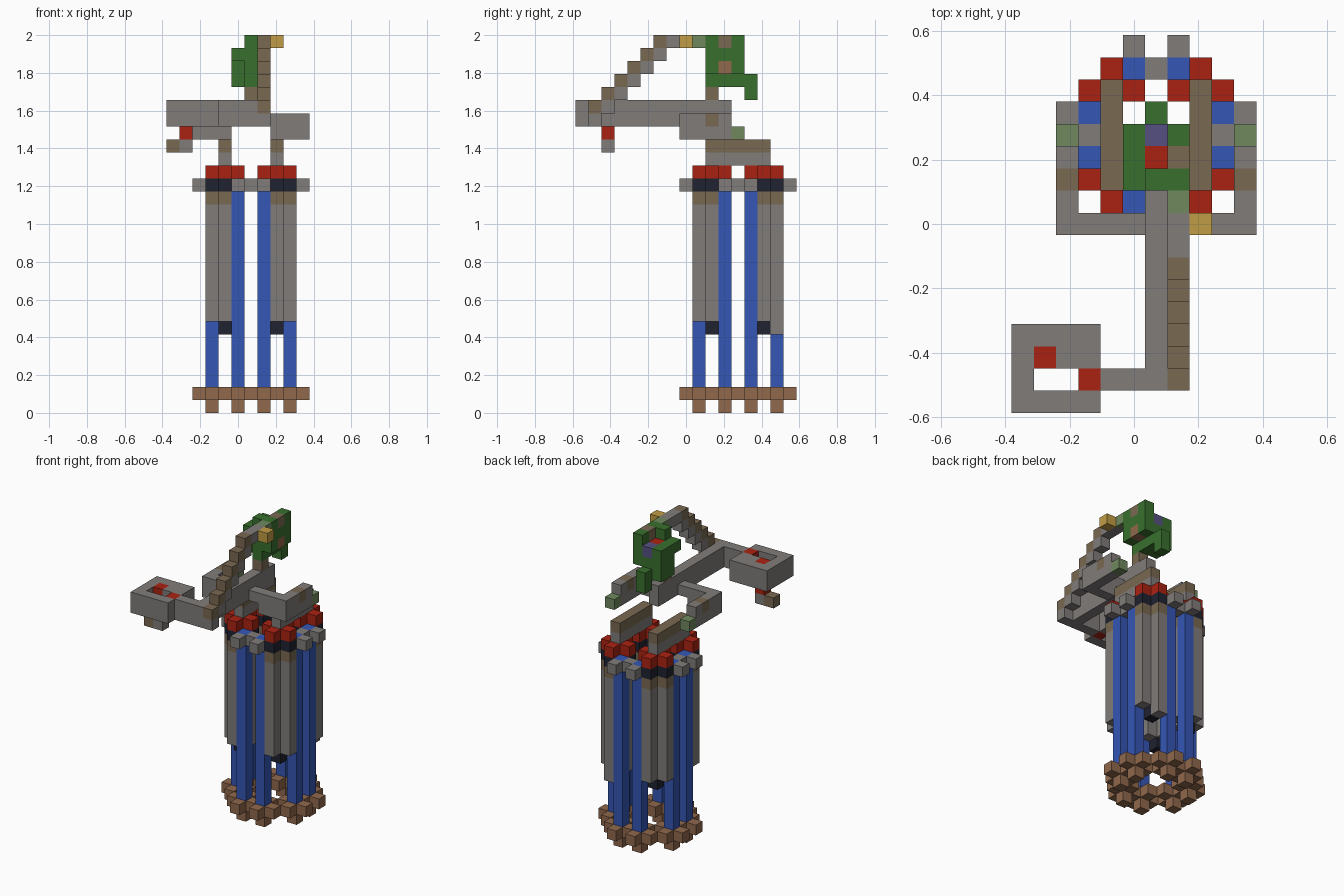
import bpy, bmesh
from mathutils import Vector
from itertools import product

old = bpy.data.objects.get("Cube")
if old:
    bpy.data.objects.remove(old)

UNIT = 2 / 29                      # edge of one block
OFFSET = Vector((-5.5, -8.5, 0))   # puts the block grid at the centre
CX, CY = 6, 12                     # axis of the tower

COLOURS = {
    "stone grey": (.216, .202, .195),
    "weathered brown": (.19, .14, .082),
    "strut blue": (.035, .093, .456),
    "cap red": (.40, .016, .006),
    "band black": (.014, .016, .03),
    "wood brown": (.28, .138, .072),
    "leaf green": (.04, .162, .027),
    "pale green": (.162, .246, .112),
    "gold": (.527, .332, .058),
    "violet": (.09, .08, .22),
}
materials = {}
for name, rgb in COLOURS.items():
    mat = bpy.data.materials.new(name)
    mat.use_nodes = True
    mat.diffuse_color = (*rgb, 1)
    mat.node_tree.nodes["Principled BSDF"].inputs["Base Color"].default_value = (*rgb, 1)
    materials[name] = mat

parts = {}      # part name -> its cells
cells = {}      # cell -> colour


def block(part, colour, xs, ys, zs):
    """Fill a box of cells; each range is a single index or (first, last)."""
    spans = [range(r[0], r[1] + 1) if isinstance(r, tuple) else (r,) for r in (xs, ys, zs)]
    for c in product(*spans):
        for other in parts.values():
            other.discard(c)
        parts.setdefault(part, set()).add(c)
        cells[c] = colour


def plus(part, colour, x, y, zs):
    """Upright column with a plus-shaped section."""
    block(part, colour, (x - 1, x + 1), y, zs)
    block(part, colour, x, (y - 1, y + 1), zs)


# Feet, struts and the collar round the tower
struts = [(CX + a * s, CY + b * t) for a, b in ((1, 3), (3, 1)) for s in (-1, 1) for t in (-1, 1)]
for x, y in struts:
    plus("base_ring", "wood brown", x, y, 1)
    block("base_ring", "wood brown", x, y, 0)
for x, y in struts:
    block("struts", "strut blue", x, y, (2, 17))
for s in (-1, 1):
    block("collar", "stone grey", CX + 3 * s, CY, 17)
    block("collar", "stone grey", CX, CY + 3 * s, 17)
    for t in (-1, 1):
        block("collar", "stone grey", CX + 4 * s, CY + t, 17)
        block("collar", "stone grey", CX + t, CY + 4 * s, 17)

# Four clustered columns with bands and caps
for s, t in product((-1, 1), repeat=2):
    x, y = CX + 2 * s, CY + 2 * t
    block("columns", "band black", x, y, 6)
    plus("columns", "stone grey", x, y, (7, 15))
    plus("columns", "weathered brown", x, y, 16)
    plus("columns", "band black", x, y, 17)
    plus("column_caps", "cap red", x, y, 18)
block("columns", "stone grey", 8, 15, 6)

# Two rails, and the two curled arms with pale tips
for s in (-1, 1):
    block("rails", "stone grey", CX + 2 * s, (10, 14), 19)
    block("rails", "weathered brown", CX + 2 * s, (10, 14), 20)
    for d in (2, 3, 4):
        block("arms", "stone grey", CX + d * s, 8, (21, 22))
    block("arms", "stone grey", CX + s, 8, 22)
    block("arms", "stone grey", CX + 4 * s, (8, 11), (21, 22))
    block("arms", "weathered brown", CX + 4 * s, 10, 22)
    block("arms", "pale green", CX + 4 * s, 12, 21)

# Long beam with its side link
block("beam", "stone grey", 6, (1, 11), (22, 23))
block("beam", "stone grey", (4, 7), 1, (22, 23))

# Square frame at the end of the beam, with a hanging hook
for y in (0, 2, 3):
    block("end_frame", "stone grey", (0, 3), y, (22, 23))
block("end_frame", "stone grey", 0, 1, (22, 23))
block("end_frame", "cap red", 3, 1, (22, 23))
block("hook", "cap red", 1, 2, (21, 23))
block("hook", "stone grey", 1, 2, 20)
block("hook", "weathered brown", 0, 2, 20)

# Rising stair and the bridge to the head
for y in range(1, 7):
    block("stair", "stone grey", 7, y, y + 21)
    block("stair", "weathered brown", 7, y, y + 22)
block("bridge", "stone grey", 7, (7, 8), 28)
block("bridge", "pale green", 7, 9, 28)
block("side_lamp", "gold", 8, 8, 28)

# Leafy head on its neck
block("neck", "weathered brown", 6, 10, 24)
block("head", "leaf green", (5, 7), (10, 12), 27)
block("head", "leaf green", (6, 7), (10, 12), 26)
block("head", "leaf green", 5, (11, 12), (25, 26))
block("head", "leaf green", 6, (10, 13), 25)
block("head", "leaf green", 6, 13, 24)
block("head", "leaf green", 7, (10, 12), 28)
block("head", "leaf green", 6, 10, 28)
block("head", "weathered brown", 7, 11, 28)
block("head", "cap red", 6, 11, 27)
block("head", "violet", 6, 12, 27)
block("head", "wood brown", 7, 11, 26)


def build(part, members):
    """Make one mesh from the outer faces of a part's cells."""
    bm = bmesh.new()
    names = sorted({cells[c] for c in members})
    for c in sorted(members):
        for axis, side in product(range(3), (0, 1)):
            near = list(c)
            near[axis] += 2 * side - 1
            if tuple(near) in cells:
                continue
            u, v = (axis + 1) % 3, (axis + 2) % 3
            corners = []
            for a, b in ((0, 0), (1, 0), (1, 1), (0, 1)):
                p = Vector(c)
                p[axis] += side
                p[u] += a
                p[v] += b
                corners.append(bm.verts.new((p + OFFSET) * UNIT))
            face = bm.faces.new(corners if side else corners[::-1])
            face.material_index = names.index(cells[c])
    bmesh.ops.remove_doubles(bm, verts=bm.verts[:], dist=UNIT / 100)
    mesh = bpy.data.meshes.new(part)
    bm.to_mesh(mesh)
    bm.free()
    for n in names:
        mesh.materials.append(materials[n])
    bpy.context.scene.collection.objects.link(bpy.data.objects.new(part, mesh))


for part, members in parts.items():
    if members:
        build(part, members)
